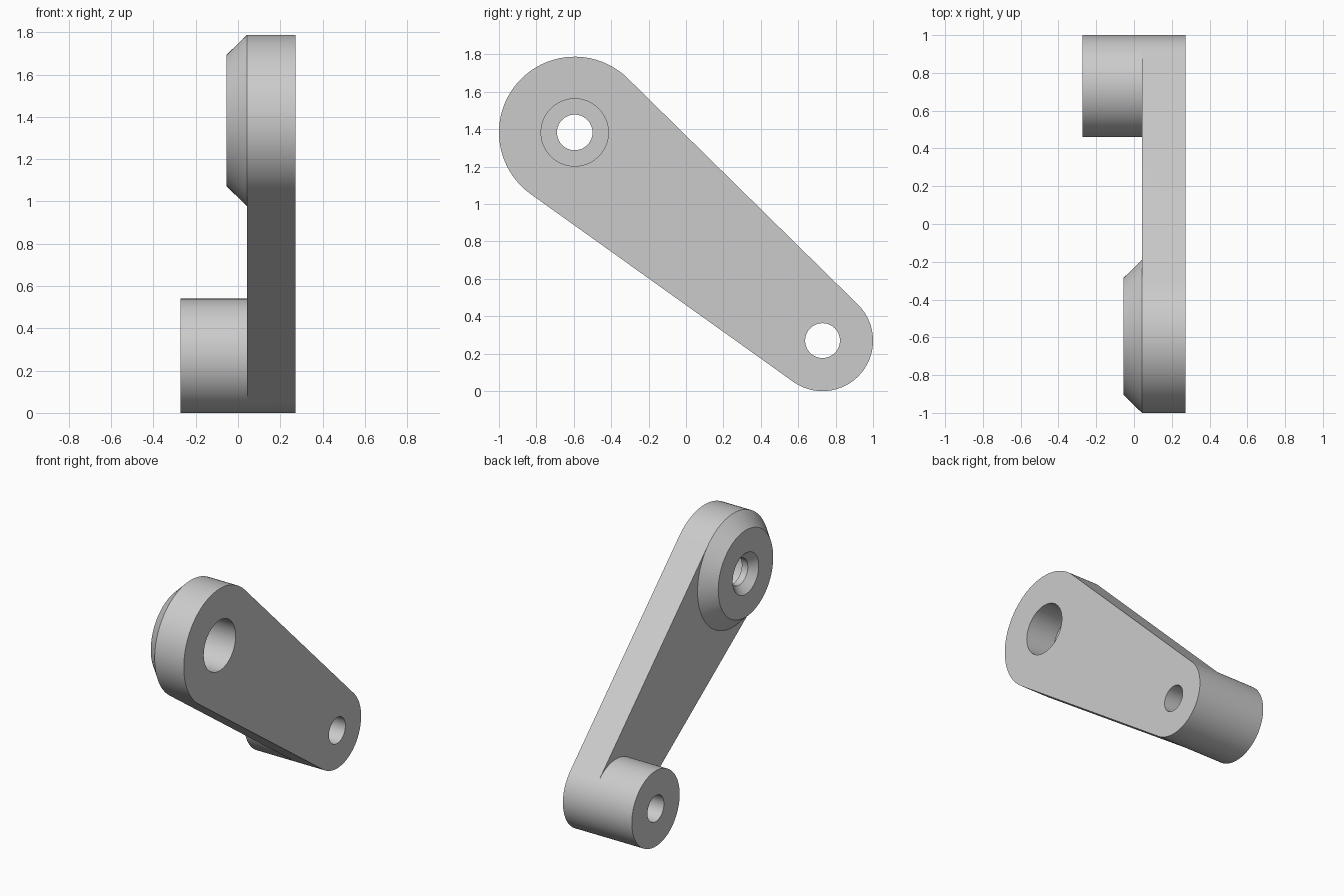
import bpy
import bmesh
from math import acos, atan2, cos, sin, pi, radians
from mathutils import Vector

cube = bpy.data.objects.get("Cube")
if cube:
    bpy.data.objects.remove(cube, do_unlink=True)

# Centres of both ends in the (y, z) plane, and the arm's two flat sides in x
PIVOT, PIVOT_R = Vector((-0.595, 1.383)), 0.405
GRIP, GRIP_R = Vector((0.73, 0.27)), 0.27
OUTER, INNER = 0.272, 0.042
STEPS = 48

# Directions where the straight edges touch both round ends
axis = GRIP - PIVOT
aim = atan2(axis.y, axis.x)
spread = acos((PIVOT_R - GRIP_R) / axis.length)


def arc(start, end):
    return [start + (end - start) * i / STEPS for i in range(STEPS + 1)]


toward_grip = arc(aim - spread, aim + spread)
toward_pivot = arc(aim + spread, aim - spread + 2 * pi)

bm = bmesh.new()


def point(centre, x, radius, angle):
    return bm.verts.new((x, centre.x + radius * cos(angle),
                         centre.y + radius * sin(angle)))


def band(centre, a, b, angles):
    """Strip of quads between two (x, radius) rings."""
    for t, u in zip(angles, angles[1:]):
        bm.faces.new([point(centre, *a, t), point(centre, *a, u),
                      point(centre, *b, u), point(centre, *b, t)])


def round_end(centre, profile, outside):
    """Turned end; its rim is walled only on the side away from the arm."""
    for a, b in zip(profile, profile[1:]):
        band(centre, a, b, toward_grip)
        band(centre, a, b, toward_pivot)
    band(centre, profile[-1], profile[0], outside)


# Pivot end: chamfered boss, countersunk bore and deep counterbore
round_end(PIVOT, [(INNER, PIVOT_R), (-0.055, 0.31), (-0.055, 0.147),
                  (-0.005, 0.095), (INNER, 0.095), (INNER, 0.18),
                  (OUTER, 0.18), (OUTER, PIVOT_R)], toward_pivot)

# Grip end: long cylindrical boss with a straight bore
round_end(GRIP, [(INNER, GRIP_R), (-OUTER, GRIP_R), (-OUTER, 0.093),
                 (OUTER, 0.093), (OUTER, GRIP_R)], toward_grip)

# Flat sides of the arm between the two round ends
for x in (INNER, OUTER):
    bm.faces.new([point(PIVOT, x, PIVOT_R, t) for t in toward_grip] +
                 [point(GRIP, x, GRIP_R, t) for t in toward_pivot])

# Straight edges of the arm
for t in (aim - spread, aim + spread):
    bm.faces.new([point(PIVOT, INNER, PIVOT_R, t), point(GRIP, INNER, GRIP_R, t),
                  point(GRIP, OUTER, GRIP_R, t), point(PIVOT, OUTER, PIVOT_R, t)])

# Weld into one closed solid
bmesh.ops.remove_doubles(bm, verts=bm.verts, dist=0.0001)
bmesh.ops.recalc_face_normals(bm, faces=bm.faces)
mesh = bpy.data.meshes.new("crank_arm")
bm.to_mesh(mesh)
bm.free()

# Single plain grey
grey = bpy.data.materials.new("light_grey")
grey.use_nodes = True
colour = (0.6, 0.6, 0.6, 1)
grey.diffuse_color = colour
grey.node_tree.nodes["Principled BSDF"].inputs["Base Color"].default_value = colour
mesh.materials.append(grey)

crank = bpy.data.objects.new("crank_arm", mesh)
bpy.context.collection.objects.link(crank)
bpy.ops.object.select_all(action='DESELECT')
crank.select_set(True)
bpy.context.view_layer.objects.active = crank
bpy.ops.object.shade_smooth_by_angle(angle=radians(30))
